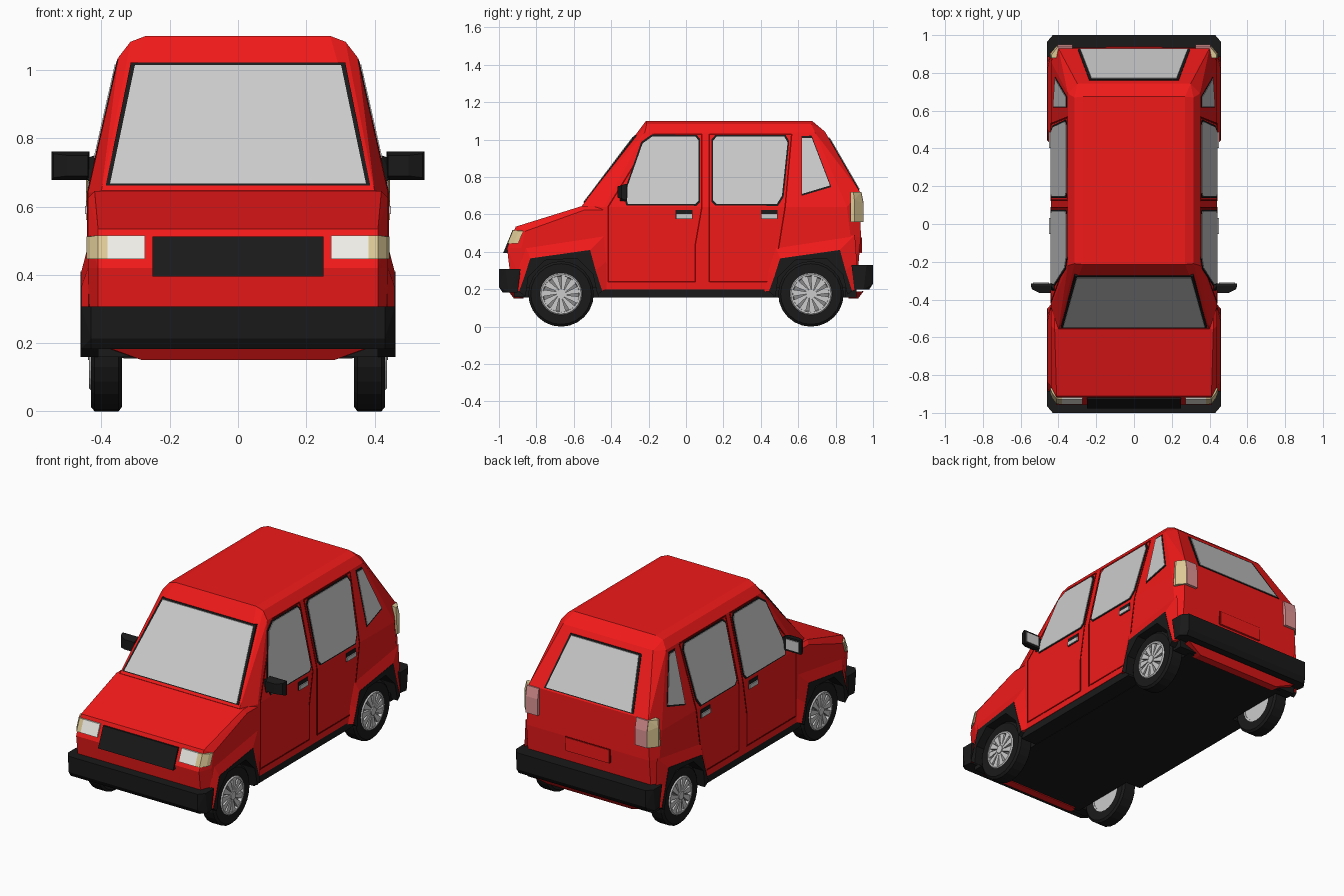
import bpy, bmesh
from math import sin, cos, pi
from mathutils import Vector

if "Cube" in bpy.data.objects:
    bpy.data.objects.remove(bpy.data.objects["Cube"])

COL = {"red": (.88, .01, .01), "seam": (.22, .0, .0), "black": (.01, .01, .01), "dark": (.25, .25, .25),
       "lamp": (.88, .86, .8), "amber": (.72, .58, .3), "tail": (.75, .3, .3)}
MATS = {}
for key, c in COL.items():
    MATS[key] = bpy.data.materials.new(key)
    MATS[key].diffuse_color = (*c, 1)


def finish(name, bm, color, mirror):
    bmesh.ops.recalc_face_normals(bm, faces=bm.faces)
    me = bpy.data.meshes.new(name)
    bm.to_mesh(me)
    bm.free()
    ob = bpy.data.objects.new(name, me)
    bpy.context.collection.objects.link(ob)
    if color:
        me.materials.append(MATS[color])
    if mirror:
        ob.modifiers.new("mirror", "MIRROR").use_mirror_merge = False
    return ob


def hulls(name, groups, color=None, mirror=False):
    """One object made of convex solids."""
    bm = bmesh.new()
    for g in groups:
        r = bmesh.ops.convex_hull(bm, input=[bm.verts.new(p) for p in g])
        junk = {v for v in r["geom_interior"] + r["geom_unused"] if isinstance(v, bmesh.types.BMVert)}
        bmesh.ops.delete(bm, geom=list(junk), context="VERTS")
    bmesh.ops.dissolve_limit(bm, angle_limit=.01, verts=bm.verts, edges=bm.edges)
    return finish(name, bm, color, mirror)


def grid(name, rows, color=None, ring=False, mirror=True):
    """Closed section swept along columns, either a ring or capped at the ends."""
    bm = bmesh.new()
    V = [[bm.verts.new(p) for p in r] for r in rows]
    n, m = len(V), len(V[0])
    for i in range(n):
        a, b = V[i], V[(i + 1) % n]
        for j in range(m if ring else m - 1):
            k = (j + 1) % m
            bm.faces.new((a[j], a[k], b[k], b[j]))
    if not ring:
        bm.faces.new([r[0] for r in V])
        bm.faces.new([r[-1] for r in V])
    return finish(name, bm, color, mirror)


def box(x0, x1, y0, y1, z0, z1):
    return [(x, y, z) for x in (x0, x1) for y in (y0, y1) for z in (z0, z1)]


def both(pts):
    return pts + [(-x, y, z) for x, y, z in pts]


def grow(pts, d):
    c = sum((Vector(p) for p in pts), Vector((0, 0))) / len(pts)
    return [tuple(Vector(p) + (Vector(p) - c).normalized() * d) for p in pts]


# Surface maps of the body planes
def side(y, z, o):
    return (.44 - max(0, z - .64) * .226 + o, y, z)


def front(x, z, o):
    return (x, -.556 + (z - .647) * .755 - o, z)


def back(x, z, o):
    return (x, .93 - (z - .72) * .579 + o, z)


def nose(x, z, o):
    return (x, -.957 + (z - .42) * .409 - o, z)


def panel(fn, pts, out, deep=-.02):
    return [fn(*p, o) for p in pts for o in (out, deep)]


# Body shells
body = hulls("front_body", [both([
    (.41, -.91, .535), (.41, -.957, .42), (.41, -.93, .2), (.44, -.86, .51), (.44, -.88, .42), (.44, -.86, .2),
    (.42, -.556, .645), (.44, -.54, .625), (.44, -.2, .62), (.42, -.2, .645), (.44, -.2, .2)])], "red")
cabin = hulls("cabin_body", [both([
    (.44, -.42, .2), (.40, -.556, .647), (.44, -.44, .64), (.27, -.214, 1.1), (.315, -.21, 1.083),
    (.35, -.22, 1.038), (.27, .674, 1.1), (.315, .67, 1.083), (.35, .69, 1.038), (.30, .743, 1.043),
    (.44, .86, .64), (.40, .93, .72), (.41, .935, .48), (.44, .88, .48), (.41, .91, .2), (.44, .87, .2)])], "red")

# Wheel arches: cut, red flare and black trim
OUT = [(-.25, .19), (-.23, .30), (-.19, .425), (.235, .49), (.245, .35), (.245, .2)]
MID = [(-.225, .187), (-.195, .27), (-.165, .365), (.155, .41), (.185, .30), (.22, .19)]
OPEN = [(-.19, .16), (-.175, .265), (-.085, .355), (.085, .365), (.17, .28), (.195, .17)]
for end, yc, shell in (("front", -.668, body), ("rear", .668, cabin)):
    def at(pl, x):
        return [(x, yc + y, z) for y, z in pl]
    low = MID + [(-.225, .1), (.22, .1)]
    cutter = hulls(end + "_arch_cutter", [at(low, .3) + at(low, .6)], mirror=True)
    cutter.hide_render = True
    cutter.hide_viewport = True
    bo = shell.modifiers.new("arch", "BOOLEAN")
    bo.operation, bo.object, bo.solver = "DIFFERENCE", cutter, "EXACT"
    grid(end + "_arch_flare", [at(OUT, .438), at(MID, .459), at(MID, .43)], "red")
    grid(end + "_arch_trim", [at(MID, .461), at(OPEN, .461), at(OPEN, .3), at(MID, .3)], "black")

    # Wheels
    def lathe(name, prof, color=None):
        n = 24
        return grid(name, [[(x, yc + r * cos(2 * pi * k / n), .175 + r * sin(2 * pi * k / n))
                            for k in range(n)] for x, r in prof], color, ring=True)
    lathe(end + "_tyre", [(.345, .108), (.34, .162), (.35, .175), (.42, .175), (.431, .162), (.43, .108)], "black")
    lathe(end + "_rim", [(.42, .094), (.436, .098), (.437, .107), (.43, .113), (.345, .112), (.345, .1)])

    def disc(x0, x1, r):
        return [(x, yc + r * cos(k * pi / 12), .175 + r * sin(k * pi / 12)) for k in range(24) for x in (x0, x1)]
    hulls(end + "_wheel_disc", [disc(.36, .415, .104)], "dark", True)
    spokes = [disc(.41, .439, .024), disc(.348, .358, .104)]
    for k in range(11):
        a = 2 * pi * k / 11
        spokes.append([(x, yc + r * cos(a + t), .175 + r * sin(a + t))
                       for x in (.41, .433) for r, t in ((.02, -.3), (.02, .3), (.1, .05), (.1, .42))])
    hulls(end + "_wheel_spokes", spokes, None, True)

# Underbody, sills and valances
hulls("underbody", [box(-.31, .31, -.88, .88, .155, .42), box(-.335, .335, -.89, .89, .155, .21),
                    box(-.437, .437, -.47, .47, .157, .205), box(-.41, .41, -.92, -.86, .16, .21),
                    box(-.42, .42, .85, .912, .157, .21)], "black")
hulls("valance", [both([(.28, s * .87, .15), (.28, s * .92, .15), (.39, s * .95, .19), (.39, s * .87, .185)])
                  for s in (-1, 1)], "red")

# Bumpers
for end, s, z0, z1 in (("front", -1, .183, .308), ("rear", 1, .2, .33)):
    hulls(end + "_bumper", [both([
        (.43, s * 1., z1), (.43, s * 1., z0 + .03), (.43, s * .98, z0), (.46, s * .965, z1), (.46, s * .95, z0),
        (.46, s * .885, z1), (.455, s * .9, z0)])], "black")

# Side windows with dark surrounds
SIDE = [[(-.31, .655), (-.327, .71), (-.232, .98), (-.18, 1.017), (.05, 1.017), (.068, .995), (.068, .675), (.05, .655)],
        [(.145, .675), (.145, .995), (.165, 1.017), (.525, 1.017), (.543, .985), (.513, .70), (.485, .655), (.165, .655)],
        [(.62, 1.01), (.672, 1.01), (.77, .755), (.62, .71)]]
hulls("side_window_frames", [panel(side, grow(p, .011), .003) for p in SIDE], "black", True)
hulls("side_windows", [panel(side, p, .006) for p in SIDE], None, True)

# Windscreen and rear window
for name, fn, (a, za, b, zb) in (("windscreen", front, (.375, .667, .302, 1.015)),
                                 ("rear_window", back, (.285, .735, .225, 1.005))):
    q = [(-a, za), (a, za), (b, zb), (-b, zb)]
    hulls(name + "_frame", [panel(fn, grow(q, .014), .004)], "black")
    hulls(name, [panel(fn, q, .008)])

# Door seams
DOORS = [[(-.417, .64), (-.417, .24), (.05, .24), (.05, .44), (.085, .64), (.085, 1.03), (-.175, 1.03), (-.417, .64)],
         [(.125, .24), (.125, .64), (.125, 1.03), (.565, 1.03), (.53, .64), (.495, .42), (.44, .24), (.125, .24)]]
strips = []
for d in DOORS:
    for p, q in zip(d, d[1:]):
        p, q = Vector(p), Vector(q)
        n = (q - p).orthogonal().normalized() * .004
        strips.append(panel(side, [p + n, p - n, q + n, q - n], .002, -.01))
hulls("door_seams", strips, "seam", True)

# Door handles
HY = (-.055, .4)
hulls("handle_recesses", [box(.43, .443, y, y + .09, .575, .625) for y in HY], "black", True)
hulls("handles", [box(.43, .449, y + .003, y + .087, .578, .602) for y in HY], None, True)

# Mirrors
hulls("mirrors", [box(.44, .54, -.345, -.315, .685, .755) + box(.435, .546, -.328, -.315, .678, .762)
                  + box(.44, .5, -.365, -.35, .69, .75),
                  [(.42, y, z) for y, z in ((-.36, .66), (-.315, .655), (-.32, .75), (-.35, .75))]
                  + [(.45, -.34, .69), (.45, -.32, .74), (.45, -.32, .69)]], "black", True)
hulls("mirror_glass", [box(.449, .534, -.32, -.311, .69, .75)], None, True)

# Grille and lights
hulls("grille", [panel(nose, [(-.25, .395), (.25, .395), (.25, .513), (-.25, .513)], .01)], "black")
hulls("headlights", [panel(nose, [(.272, .446), (.382, .446), (.382, .516), (.272, .516)], .009)], "lamp", True)
hulls("front_indicators", [[nose(.382, z, o) for z in (.446, .516) for o in (.009, -.05)]
                           + [nose(.41, z, .007) for z in (.446, .516)]
                           + [nose(x, z, o) for x, o in ((.434, -.025), (.444, -.05)) for z in (.446, .512)]],
      "amber", True)
hulls("tail_lights", [[(x, y, z) for x in (.325, .405) for y, z in ((.90, .56), (.90, .72), (.95, .56), (.95, .66), (.938, .72))]],
      "tail", True)
hulls("rear_indicators", [[(.405, .948, .56), (.405, .948, .66), (.405, .936, .72), (.405, .88, .56), (.405, .88, .72),
                           (.446, .90, .56), (.446, .90, .68), (.438, .895, .72), (.446, .88, .56), (.438, .88, .72)]],
      "amber", True)

# Plate recess on the tailgate
hulls("plate_panel_edge", [box(-.15, .15, .9, .937, .40, .48)], "seam")
hulls("plate_panel", [box(-.145, .145, .9, .94, .395, .475)], "red")

for m in bpy.data.materials:
    if m.users and not m.is_grease_pencil:
        m.use_nodes = True
        m.node_tree.nodes["Principled BSDF"].inputs["Base Color"].default_value = m.diffuse_color
